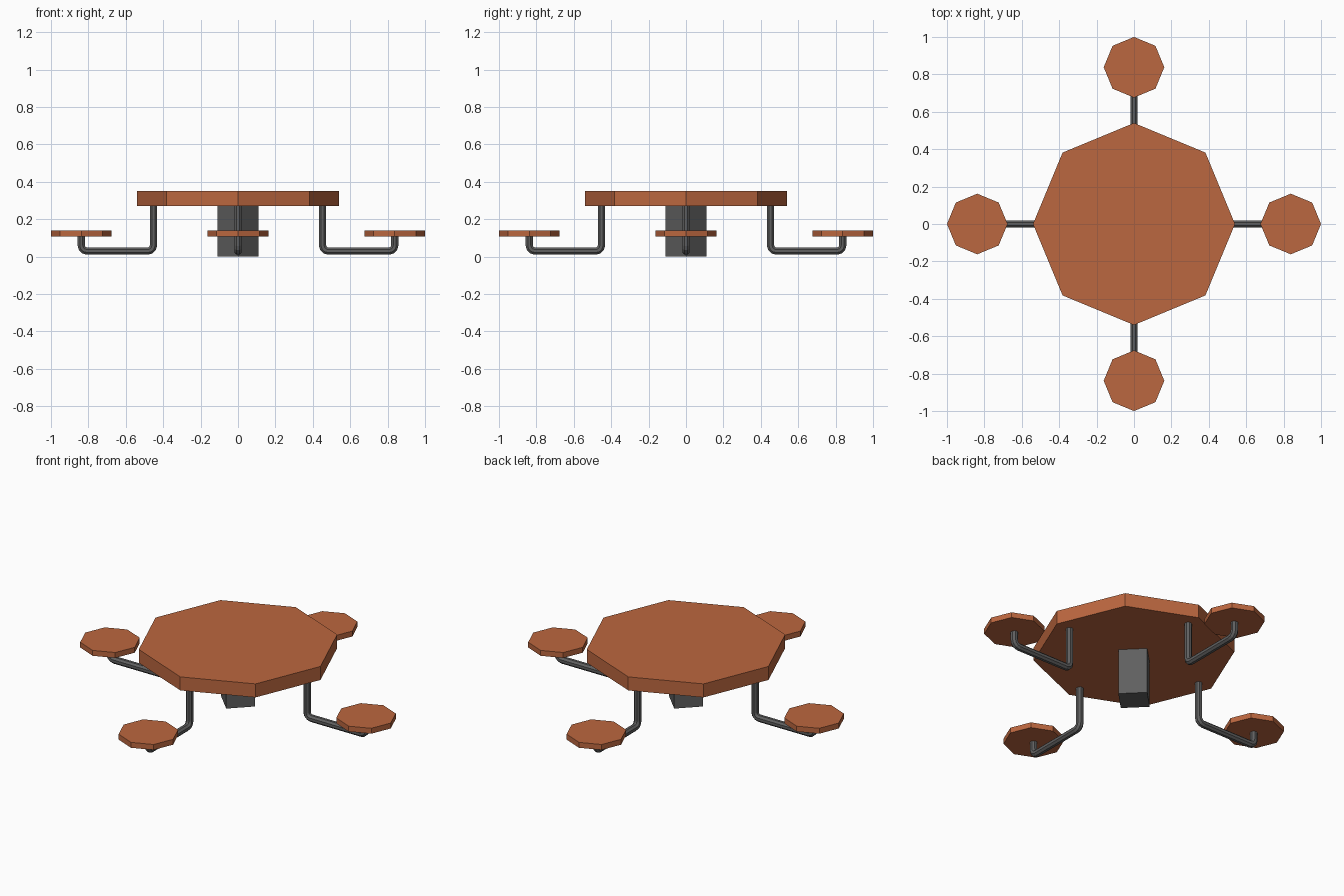
import bpy, bmesh, math
from mathutils import Vector, Matrix

if "Cube" in bpy.data.objects:
    bpy.data.objects.remove(bpy.data.objects["Cube"])


def material(name, rgb):
    m = bpy.data.materials.new(name)
    m.diffuse_color = (*rgb, 1)
    m.use_nodes = True
    m.node_tree.nodes["Principled BSDF"].inputs["Base Color"].default_value = m.diffuse_color
    return m


WOOD = material("terracotta", (0.50, 0.135, 0.05))
METAL = material("dark grey", (0.115, 0.115, 0.115))


def finish(bm, name, mat):
    bmesh.ops.recalc_face_normals(bm, faces=bm.faces)
    me = bpy.data.meshes.new(name)
    bm.to_mesh(me)
    bm.free()
    me.materials.append(mat)
    ob = bpy.data.objects.new(name, me)
    bpy.context.collection.objects.link(ob)
    return ob


def prism(name, sides, radius, z0, z1, mat, centre=(0, 0)):
    """Upright prism with a corner on each axis."""
    bm = bmesh.new()
    ring = [bm.verts.new((centre[0] + radius * math.cos(2 * math.pi * i / sides),
                          centre[1] + radius * math.sin(2 * math.pi * i / sides), z0))
            for i in range(sides)]
    base = bm.faces.new(ring)
    ext = bmesh.ops.extrude_face_region(bm, geom=[base], use_keep_orig=True)
    top = [v for v in ext["geom"] if isinstance(v, bmesh.types.BMVert)]
    bmesh.ops.translate(bm, verts=top, vec=(0, 0, z1 - z0))
    return finish(bm, name, mat)


def pipe(name, path, radius, sides, angle, mat):
    """Sweep a round section along a path in the x-z plane, then turn it about z."""
    bm = bmesh.new()
    pts = [Vector((x, 0, z)) for x, z in path]
    side = Vector((0, 1, 0))
    rings = []
    for i, p in enumerate(pts):
        a = (p - pts[i - 1]).normalized() if i else None
        b = (pts[i + 1] - p).normalized() if i < len(pts) - 1 else None
        a, b = a or b, b or a
        t = (a + b).normalized()
        n = side.cross(t) / t.dot(a)
        rings.append([bm.verts.new(p + radius * (
            n * math.cos(2 * math.pi * (k + .5) / sides) + side * math.sin(2 * math.pi * (k + .5) / sides)))
            for k in range(sides)])
    for r, s in zip(rings, rings[1:]):
        for k in range(sides):
            j = (k + 1) % sides
            bm.faces.new((r[k], r[j], s[j], s[k]))
    bm.faces.new(rings[0])
    bm.faces.new(rings[-1])
    bmesh.ops.rotate(bm, verts=bm.verts, cent=(0, 0, 0), matrix=Matrix.Rotation(angle, 3, 'Z'))
    return finish(bm, name, mat)


# table top and square pedestal
prism("table_top", 8, 0.54, 0.272, 0.352, WOOD)
prism("pedestal", 4, 0.11, 0.0, 0.272, METAL)

# bent arm path: down from the table, outward, up to the seat
X0, X1, Z, BEND = 0.452, 0.838, 0.03, 0.03
path = [(X0, 0.273)]
for cx, start in ((X0 + BEND, 180), (X1 - BEND, 270)):
    for s in range(4):
        a = math.radians(start + 30 * s)
        path.append((cx + BEND * math.cos(a), Z + BEND + BEND * math.sin(a)))
path.append((X1, 0.111))

# four arms with seats
for i, label in enumerate(("right", "back", "left", "front")):
    ang = i * math.pi / 2
    pipe("arm_" + label, path, 0.0205, 8, ang, METAL)
    prism("seat_" + label, 8, 0.162, 0.108, 0.14, WOOD,
          (0.838 * math.cos(ang), 0.838 * math.sin(ang)))
